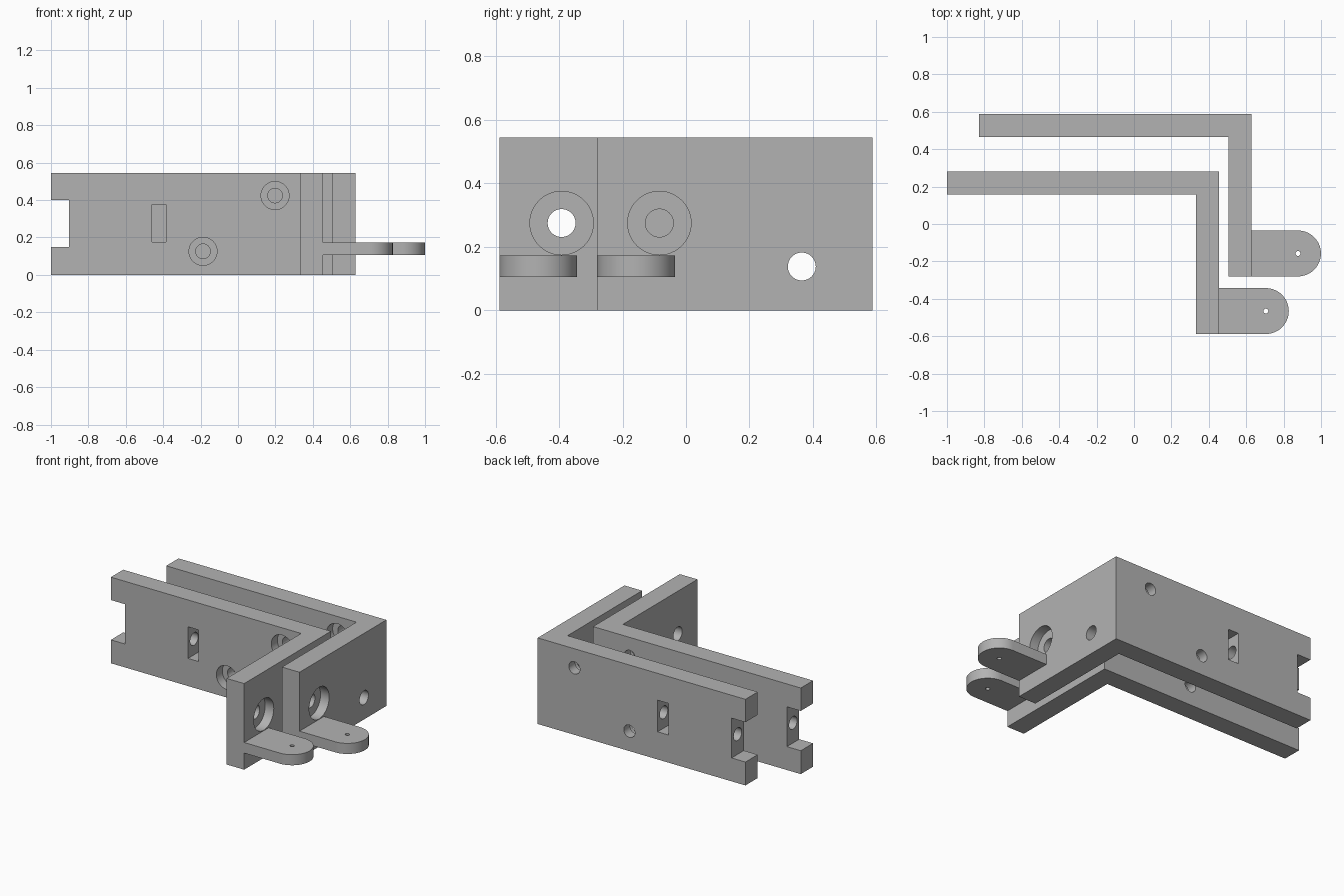
import bpy, bmesh, math
from mathutils import Matrix, Vector

cube = bpy.data.objects.get("Cube")
if cube:
    bpy.data.objects.remove(cube)

grey = bpy.data.materials.new("light grey")
grey.use_nodes = True
grey.diffuse_color = (0.45, 0.45, 0.45, 1)
grey.node_tree.nodes["Principled BSDF"].inputs["Base Color"].default_value = (0.45, 0.45, 0.45, 1)

HEIGHT, THICK = 0.545, 0.123
LEFT, CORNER_X = -1.0, 0.455
FRONT, CORNER_Y = -0.588, 0.28
ARM_Y = CORNER_Y - THICK / 2      # centre line of the long arm
ARM_X = CORNER_X - THICK / 2      # centre line of the short arm
MID_Z = 0.275


def make_object(name, bm):
    bmesh.ops.recalc_face_normals(bm, faces=bm.faces)
    mesh = bpy.data.meshes.new(name)
    bm.to_mesh(mesh)
    bm.free()
    mesh.materials.append(grey)
    obj = bpy.data.objects.new(name, mesh)
    bpy.context.collection.objects.link(obj)
    return obj


def extrude_outline(name, points, z0, z1):
    bm = bmesh.new()
    face = bm.faces.new([bm.verts.new((x, y, z0)) for x, y in points])
    top = bmesh.ops.extrude_face_region(bm, geom=[face])["geom"]
    bmesh.ops.translate(bm, vec=(0, 0, z1 - z0),
                        verts=[v for v in top if isinstance(v, bmesh.types.BMVert)])
    return make_object(name, bm)


def box(name, x0, x1, y0, y1, z0, z1):
    return extrude_outline(name, [(x0, y0), (x1, y0), (x1, y1), (x0, y1)], z0, z1)


def rod(name, start, end, radius):
    a, b = Vector(start), Vector(end)
    turn = (b - a).to_track_quat("Z", "Y").to_matrix().to_4x4()
    bm = bmesh.new()
    bmesh.ops.create_cone(bm, cap_ends=True, segments=48, radius1=radius, radius2=radius,
                          depth=(b - a).length, matrix=Matrix.Translation((a + b) / 2) @ turn)
    return make_object(name, bm)


def combine(body, tool, operation="DIFFERENCE"):
    mod = body.modifiers.new("combine", "BOOLEAN")
    mod.operation, mod.object, mod.solver = operation, tool, "EXACT"
    bpy.context.view_layer.objects.active = body
    bpy.ops.object.modifier_apply(modifier=mod.name)
    bpy.data.objects.remove(tool)


# L-shaped body
inner_x, inner_y = CORNER_X - THICK, CORNER_Y - THICK
bracket = extrude_outline("front_bracket", [
    (LEFT, inner_y), (inner_x, inner_y), (inner_x, FRONT),
    (CORNER_X, FRONT), (CORNER_X, CORNER_Y), (LEFT, CORNER_Y)], 0, HEIGHT)

# Rounded tab with a pin hole
tab_r, tab_x = 0.1225, 0.705
tab_y = FRONT + tab_r
arc = [(tab_x + tab_r * math.cos(a), tab_y + tab_r * math.sin(a))
       for a in (math.pi * (i / 32 - 0.5) for i in range(33))]
tab = extrude_outline("tab", [(ARM_X, FRONT)] + arc + [(ARM_X, FRONT + 2 * tab_r)], 0.105, 0.172)
combine(bracket, tab, "UNION")
combine(bracket, rod("cut", (tab_x, tab_y, 0), (tab_x, tab_y, 0.3), 0.013))

# End notch, nut slot and the lengthwise bolt hole joining them
combine(bracket, box("cut", LEFT - 0.1, -0.903, 0, 0.4, 0.148, 0.4))
combine(bracket, box("cut", -0.46, -0.385, 0, 0.4, 0.175, 0.375))
combine(bracket, rod("cut", (-0.95, ARM_Y, MID_Z), (-0.28, ARM_Y, MID_Z), 0.04))

# Counterbored holes through the long arm
for x, z in ((0.198, 0.424), (-0.187, 0.126)):
    combine(bracket, rod("cut", (x, 0.1, z), (x, inner_y + 0.06, z), 0.075))
    combine(bracket, rod("cut", (x, 0.1, z), (x, 0.4, z), 0.039))

# Counterbored hole and plain hole through the short arm
bore_y = -0.392
combine(bracket, rod("cut", (CORNER_X - 0.06, bore_y, MID_Z), (0.6, bore_y, MID_Z), 0.1))
for y, z in ((bore_y, MID_Z), (0.057, 0.138)):
    combine(bracket, rod("cut", (0.25, y, z), (0.6, y, z), 0.044))

# Smooth round walls, keep edges sharp
bpy.ops.object.select_all(action="DESELECT")
bracket.select_set(True)
bpy.context.view_layer.objects.active = bracket
bpy.ops.object.shade_smooth_by_angle(angle=math.radians(30))

# Second identical bracket behind the first
second = bracket.copy()
second.data = bracket.data.copy()
second.name = "rear_bracket"
second.location = (0.172, 0.308, 0)
bpy.context.collection.objects.link(second)
